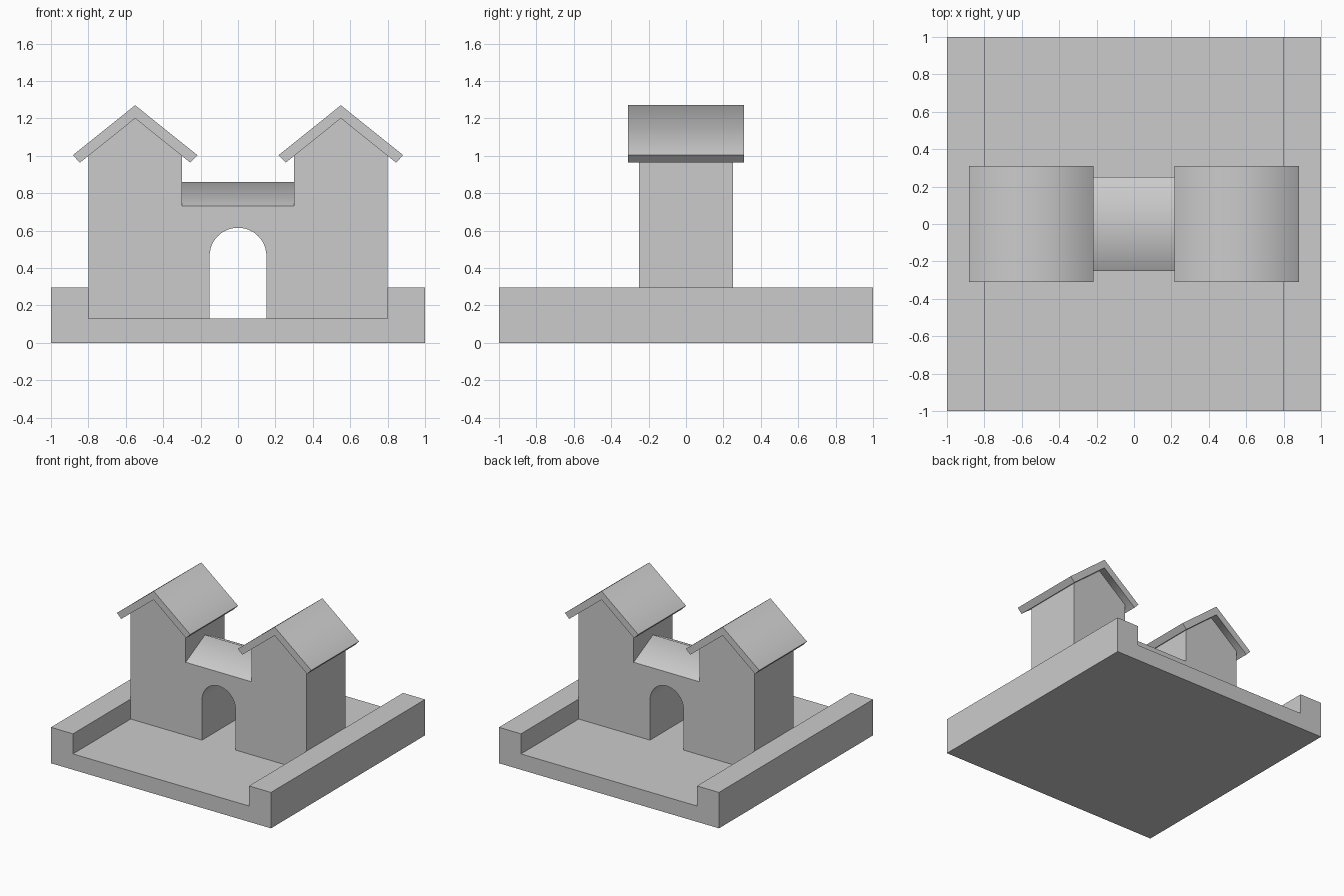
import bpy, bmesh
from math import sin, cos, pi, radians

if "Cube" in bpy.data.objects:
    bpy.data.objects.remove(bpy.data.objects["Cube"])


def prism(name, profile, start, end, axis='Y', smooth=40):
    """Extrude a (u, z) profile along an axis; edges sharper than `smooth` degrees stay hard."""
    bm = bmesh.new()
    place = (lambda u, z, d: (u, d, z)) if axis == 'Y' else (lambda u, z, d: (d, u, z))
    face = bm.faces.new([bm.verts.new(place(u, z, start)) for u, z in profile])
    ext = bmesh.ops.extrude_face_region(bm, geom=[face], use_keep_orig=True)
    moved = [g for g in ext["geom"] if isinstance(g, bmesh.types.BMVert)]
    bmesh.ops.translate(bm, verts=moved, vec=place(0, 0, end - start))
    bmesh.ops.recalc_face_normals(bm, faces=bm.faces)
    for f in bm.faces:
        f.smooth = True
    for e in bm.edges:
        e.smooth = e.calc_face_angle(pi) < radians(smooth)
    mesh = bpy.data.meshes.new(name)
    bm.to_mesh(mesh)
    bm.free()
    obj = bpy.data.objects.new(name, mesh)
    bpy.context.collection.objects.link(obj)
    return obj


def mirrored(half):
    """Complete a right-hand outline with its reflection."""
    return half + [(-u, z) for u, z in reversed(half) if u != 0]


FLOOR, CURB, DEPTH = 0.13, 0.295, 0.25
TOWER_X, EAVE, APEX = 0.55, 1.0, 1.2
DECK, RIDGE = 0.73, 0.86
ARCH_R, SPRING = 0.152, 0.463

# base with a raised curb on each side
prism("base", mirrored([(1, 0), (1, CURB), (0.8, CURB), (0.8, FLOOR)]), -1, 1)

# gatehouse walls: twin gabled towers joined over an arched passage
arch = [(ARCH_R * sin(pi / 2 * i / 12), SPRING + ARCH_R * cos(pi / 2 * i / 12))
        for i in range(13)]
half = arch + [(ARCH_R, FLOOR), (0.8, FLOOR), (0.8, EAVE), (TOWER_X, APEX),
               (0.3, EAVE), (0.3, DECK)]
outline = half + [(-u, z) for u, z in reversed(half[1:])]
prism("gatehouse_walls", outline, -DEPTH, DEPTH)

# low ridged roof over the passage
prism("passage_roof", [(-DEPTH, DECK), (DEPTH, DECK), (0, RIDGE)], -0.3, 0.3, 'X', smooth=80)

# overhanging tower roofs, softly shaded over the ridge
slab = [(0, 1.27), (0.333, 1.003), (0.29 + 0.005, 0.963), (0, APEX),
        (-0.295, 0.963), (-0.333, 1.003)]
for side, x in (("left", -TOWER_X), ("right", TOWER_X)):
    roof = prism(side + "_tower_roof", slab, -0.31, 0.31, smooth=80)
    roof.location.x = x
